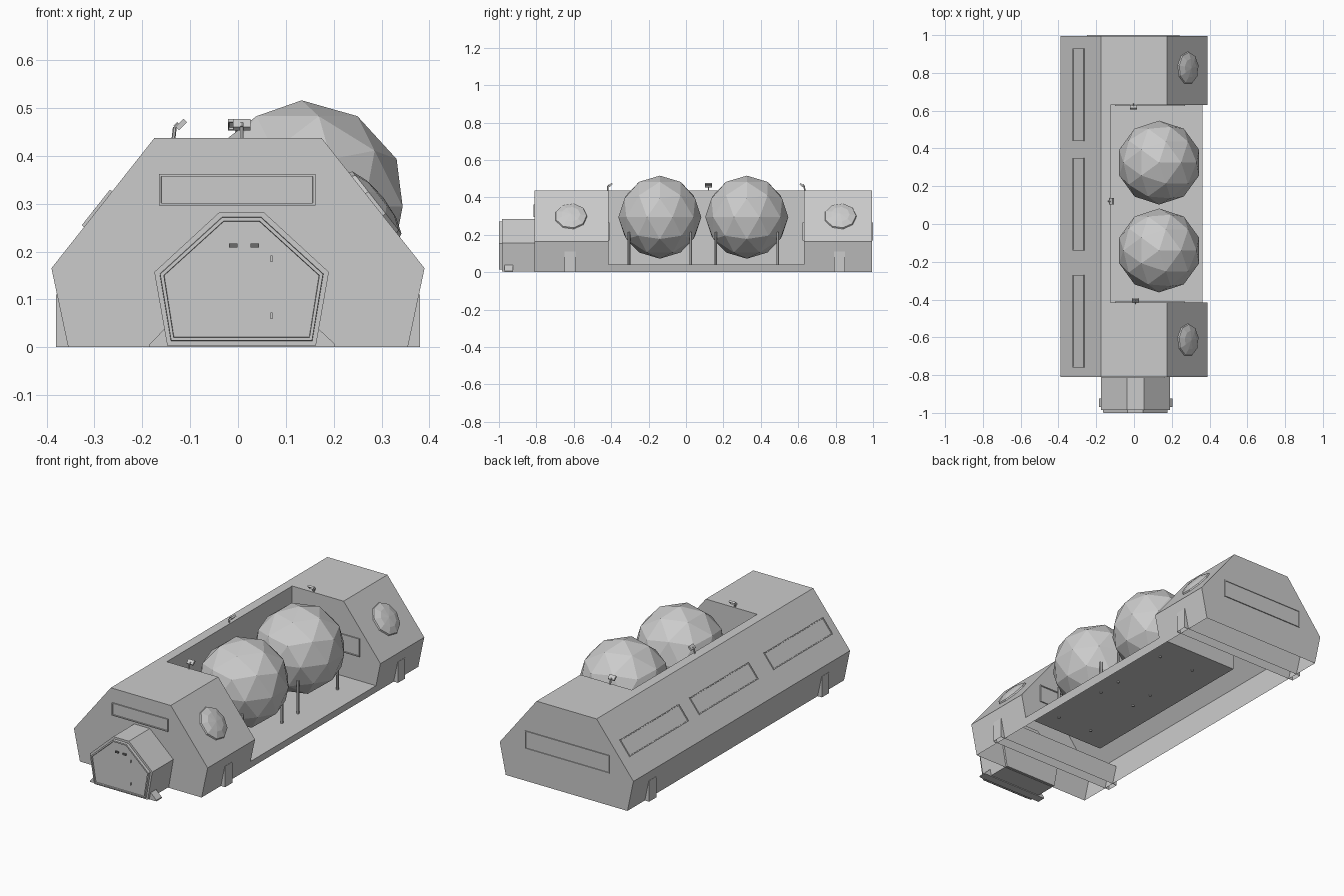
import bpy, bmesh, math
from mathutils import Vector, Matrix

if "Cube" in bpy.data.objects:
    bpy.data.objects.remove(bpy.data.objects["Cube"])


def finish(name, bm):
    me = bpy.data.meshes.new(name)
    bmesh.ops.recalc_face_normals(bm, faces=bm.faces)
    bm.to_mesh(me)
    bm.free()
    ob = bpy.data.objects.new(name, me)
    bpy.context.collection.objects.link(ob)
    return ob


def prism_bm(profile, y0, y1):
    """Extrude an (x, z) profile along y; returns bmesh and its front face."""
    bm = bmesh.new()
    a = [bm.verts.new((x, y0, z)) for x, z in profile]
    b = [bm.verts.new((x, y1, z)) for x, z in profile]
    front = bm.faces.new(a)
    bm.faces.new(b[::-1])
    n = len(a)
    for i in range(n):
        bm.faces.new((a[i], b[i], b[(i + 1) % n], a[(i + 1) % n]))
    bmesh.ops.recalc_face_normals(bm, faces=bm.faces)
    return bm, front


def box(name, x, y, z):
    bm, _ = prism_bm([(x[0], z[0]), (x[1], z[0]), (x[1], z[1]), (x[0], z[1])], *y)
    return finish(name, bm)


def drop_bottom(ob):
    bm = bmesh.new()
    bm.from_mesh(ob.data)
    low = [f for f in bm.faces if all(v.co.z < 0.001 for v in f.verts)]
    bmesh.ops.delete(bm, geom=low, context='FACES_ONLY')
    bm.to_mesh(ob.data)
    bm.free()


def basis(loc, u, n):
    u, n = Vector(u).normalized(), Vector(n).normalized()
    m = Matrix((u, n.cross(u), n)).transposed().to_4x4()
    m.translation = loc
    return m


def panel(name, loc, u, n, w, h, depth=0.006, rim=0.007):
    """Thin framed window: w along u, standing out along n."""
    bm = bmesh.new()
    bmesh.ops.create_cube(bm, size=1, matrix=Matrix.Translation((0, 0, depth / 2))
                          @ Matrix.Diagonal((w, h, depth, 1)))
    top = [f for f in bm.faces if f.normal.z > 0.9]
    bmesh.ops.inset_region(bm, faces=top, thickness=rim, depth=0)
    bmesh.ops.inset_region(bm, faces=top, thickness=0.001, depth=-depth * 0.6)
    ob = finish(name, bm)
    ob.matrix_world = basis(loc, u, n)
    return ob


def rod(name, p, q, r, sides=6):
    p, q = Vector(p), Vector(q)
    d = q - p
    bm = bmesh.new()
    bmesh.ops.create_cone(bm, cap_ends=True, segments=sides, radius1=r, radius2=r, depth=d.length,
                          matrix=Matrix.Translation((p + q) / 2)
                          @ d.to_track_quat('Z', 'Y').to_matrix().to_4x4())
    return finish(name, bm)


# Main hull with an open bay on the right side and an open underside
hull_profile = [(-0.355, 0), (-0.39, 0.165), (-0.175, 0.437),
                (0.175, 0.437), (0.39, 0.165), (0.355, 0)]
hull = finish("hull", prism_bm(hull_profile, -0.81, 0.995)[0])
cutter = box("bay_cutter", (-0.125, 0.8), (-0.415, 0.63), (0.042, 0.8))
cutter.hide_render = True
mod = hull.modifiers.new("bay", 'BOOLEAN')
mod.operation, mod.solver, mod.object = 'DIFFERENCE', 'EXACT', cutter
bpy.context.view_layer.objects.active = hull
bpy.ops.object.modifier_apply(modifier=mod.name)
bpy.data.objects.remove(cutter)
drop_bottom(hull)

# Cross beams whose ends form the feet
for label, y in (("front", -0.62), ("back", 0.82)):
    drop_bottom(box(label + "_cross_foot", (-0.38, 0.38), (y - 0.03, y + 0.03), (0, 0.11)))

# Entrance porch with stepped door frame
porch_profile = [(-0.148, 0.004), (-0.175, 0.157), (-0.038, 0.283),
                 (0.053, 0.283), (0.19, 0.157), (0.163, 0.004)]
bm, front = prism_bm(porch_profile, -0.985, -0.80)
for t, d in ((0.012, 0), (0.001, 0.015), (0.008, 0), (0.001, -0.008)):
    bmesh.ops.inset_region(bm, faces=[front], thickness=t, depth=d)
finish("entrance_porch", bm)
finish("porch_foot", prism_bm([(-0.185, 0), (-0.185, 0.006), (-0.155, 0.037), (0.17, 0.037),
                               (0.203, 0.006), (0.203, 0)], -0.97, -0.925)[0])

# Door windows and handles
for i, x in enumerate((-0.010, 0.035)):
    slot = box(f"door_slot_{i}", (x - 0.009, x + 0.009), (-0.998, -0.99), (0.208, 0.217))
    mat = bpy.data.materials.get("dark_glass") or bpy.data.materials.new("dark_glass")
    mat.diffuse_color = (0.15, 0.15, 0.15, 1)
    mat.use_nodes = True
    mat.node_tree.nodes["Principled BSDF"].inputs["Base Color"].default_value = mat.diffuse_color
    slot.data.materials.append(mat)
for i, z in enumerate((0.185, 0.066)):
    box(f"door_hinge_{i}", (0.068, 0.072), (-0.997, -0.99), (z - 0.007, z + 0.007))

# End windows and bay windows
X = (1, 0, 0)
panel("front_window", (-0.002, -0.81, 0.329), X, (0, -1, 0), 0.327, 0.066)
panel("back_window", (-0.005, 0.995, 0.217), X, (0, 1, 0), 0.49, 0.095, 0.005)
panel("bay_window_back", (0.085, 0.63, 0.217), X, (0, -1, 0), 0.37, 0.095)
panel("bay_window_front", (0.085, -0.415, 0.217), X, (0, 1, 0), 0.37, 0.095)

# Sloping windows on the left
for i, y in enumerate((-0.515, 0.105, 0.685)):
    panel(f"left_window_{i}", (-0.2925, y, 0.2883), (0, 1, 0), (-0.272, 0, 0.215), 0.49, 0.095)

# Faceted porthole domes on the right slope
for label, y in (("front", -0.615), ("back", 0.825)):
    bm = bmesh.new()
    rings = []
    for r, h in ((0.088, -0.002), (0.084, 0.007), (0.05, 0.019)):
        rings.append([bm.verts.new((r * math.cos(k * math.tau / 9), r * math.sin(k * math.tau / 9), h))
                      for k in range(9)])
    tip = bm.verts.new((0, 0, 0.024))
    for k in range(9):
        j = (k + 1) % 9
        for a, b in zip(rings, rings[1:]):
            bm.faces.new((a[k], a[j], b[j], b[k]))
        bm.faces.new((rings[-1][k], rings[-1][j], tip))
    dome = finish(label + "_porthole", bm)
    dome.matrix_world = basis((0.285, y, 0.298), (0, 1, 0), (0.272, 0, 0.215))

# Storage tanks on thin legs
for label, y in (("front", -0.14), ("back", 0.325)):
    bm = bmesh.new()
    bmesh.ops.create_icosphere(bm, subdivisions=2, radius=0.222,
                               matrix=Matrix.Translation((0.133, y, 0.294)))
    finish(label + "_tank", bm)
    for sx in (-1, 1):
        for sy in (-1, 1):
            px, py = 0.133 + sx * 0.105, y + sy * 0.165
            rod(f"{label}_tank_leg", (px, py, 0.036), (px, py, 0.215), 0.007)

# Lamps around the bay rim, leaning towards the tanks
for i, (x, y, dx, dy) in enumerate(((0.008, -0.42, 0, 1), (-0.003, 0.635, 0, -1), (-0.135, 0.12, 1, 0))):
    d = Vector((dx, dy, 0))
    foot = Vector((x, y, 0.435))
    knee = foot + d * 0.003 + Vector((0, 0, 0.025))
    rod(f"lamp_post_{i}", foot, knee, 0.004)
    rod(f"lamp_arm_{i}", knee, knee + d * 0.008 + Vector((0, 0, 0.008)), 0.004)
    head = panel(f"lamp_head_{i}", knee + d * 0.010 + Vector((0, 0, 0.009)),
                 (-dy, dx, 0), d * 0.7 - Vector((0, 0, 0.7)), 0.036, 0.024, 0.01, 0.003)
